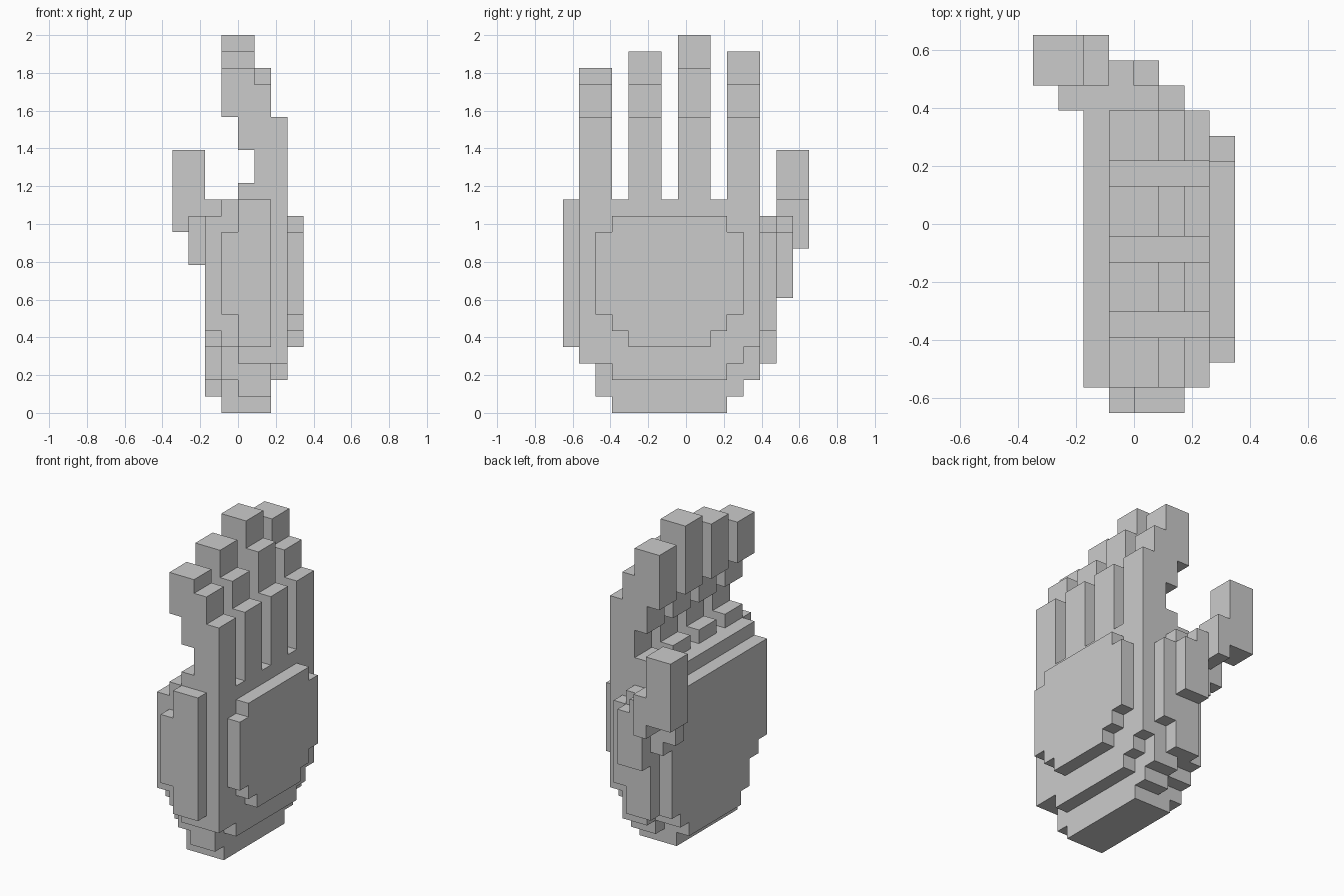
import bpy, bmesh, math
from mathutils import Vector

if "Cube" in bpy.data.objects:
    bpy.data.objects.remove(bpy.data.objects["Cube"])

U = 2 / 23                       # block edge: the hand is 8 x 15 x 23 blocks
ORIGIN = Vector((-4 * U, -7.5 * U, 0))
parts = {}


def fill(part, x0, x1, y0, y1, z0, z1):
    """Add a box of blocks to a part, skipping blocks already used."""
    cells = parts.setdefault(part, set())
    used = set().union(*parts.values())
    cells.update({(x, y, z) for x in range(x0, x1) for y in range(y0, y1)
                  for z in range(z0, z1)} - used)


# Palm: stacked slices along x, each row is (y0, y1, z0, z1)
palm = {
    (2, 3): [(4, 10, 1, 2), (3, 11, 2, 3), (3, 12, 3, 4), (2, 12, 4, 5), (1, 12, 5, 12)],
    (3, 4): [(3, 10, 0, 2), (2, 11, 2, 3), (2, 12, 3, 4), (1, 12, 4, 13), (0, 1, 6, 11)],
    (4, 6): [(3, 10, 0, 1), (2, 11, 1, 2), (2, 12, 2, 3), (1, 12, 3, 4), (0, 12, 4, 13)],
    (6, 7): [(3, 10, 2, 3), (1, 11, 3, 4), (1, 12, 4, 13)],
}
for (x0, x1), rows in palm.items():
    for row in rows:
        fill("palm", x0, x1, *row)

# Raised pad on the back of the hand
for row in [(4, 9, 4, 5), (3, 10, 5, 6), (2, 11, 6, 11), (3, 10, 11, 12)]:
    fill("hand_back_pad", 7, 8, *row)

# Fingers: same bent profile, differing in tip height
fingers = [("little_finger", 1, 20, 21), ("ring_finger", 4, 20, 22),
           ("middle_finger", 7, 21, 23), ("index_finger", 10, 20, 22)]
for name, y, bend, tip in fingers:
    for x0, x1, z0, z1 in [(4, 7, 13, 14), (5, 7, 14, 16), (4, 7, 16, 18),
                           (3, 6, 18, bend), (3, 5, bend, tip)]:
        fill(name, x0, x1, y, y + 2, z0, z1)

# Thumb: base against the palm, then steps outwards to the tip
for box in [(5, 6, 12, 13, 5, 11), (3, 5, 12, 13, 3, 12), (2, 3, 12, 13, 8, 12),
            (1, 2, 12, 13, 9, 12), (4, 5, 13, 14, 7, 11), (3, 4, 13, 14, 7, 12),
            (2, 3, 13, 15, 10, 13), (0, 2, 13, 15, 11, 16)]:
    fill("thumb", *box)

# Skin each part, leaving out faces hidden between blocks
solid = set().union(*parts.values())
for name, cells in parts.items():
    bm = bmesh.new()
    for c in sorted(cells):
        for axis in range(3):
            for side in (0, 1):
                n = list(c)
                n[axis] += 1 if side else -1
                if tuple(n) in solid:
                    continue
                a, b = (axis + 1) % 3, (axis + 2) % 3
                quad = []
                for da, db in [(0, 0), (1, 0), (1, 1), (0, 1)]:
                    p = Vector(c)
                    p[axis] += side
                    p[a] += da
                    p[b] += db
                    quad.append(bm.verts.new(ORIGIN + p * U))
                bm.faces.new(quad if side else quad[::-1])
    bmesh.ops.remove_doubles(bm, verts=bm.verts, dist=U * 0.01)
    bmesh.ops.dissolve_limit(bm, angle_limit=math.radians(1),
                             verts=bm.verts, edges=bm.edges)
    mesh = bpy.data.meshes.new(name)
    bm.to_mesh(mesh)
    bm.free()
    bpy.context.collection.objects.link(bpy.data.objects.new(name, mesh))
